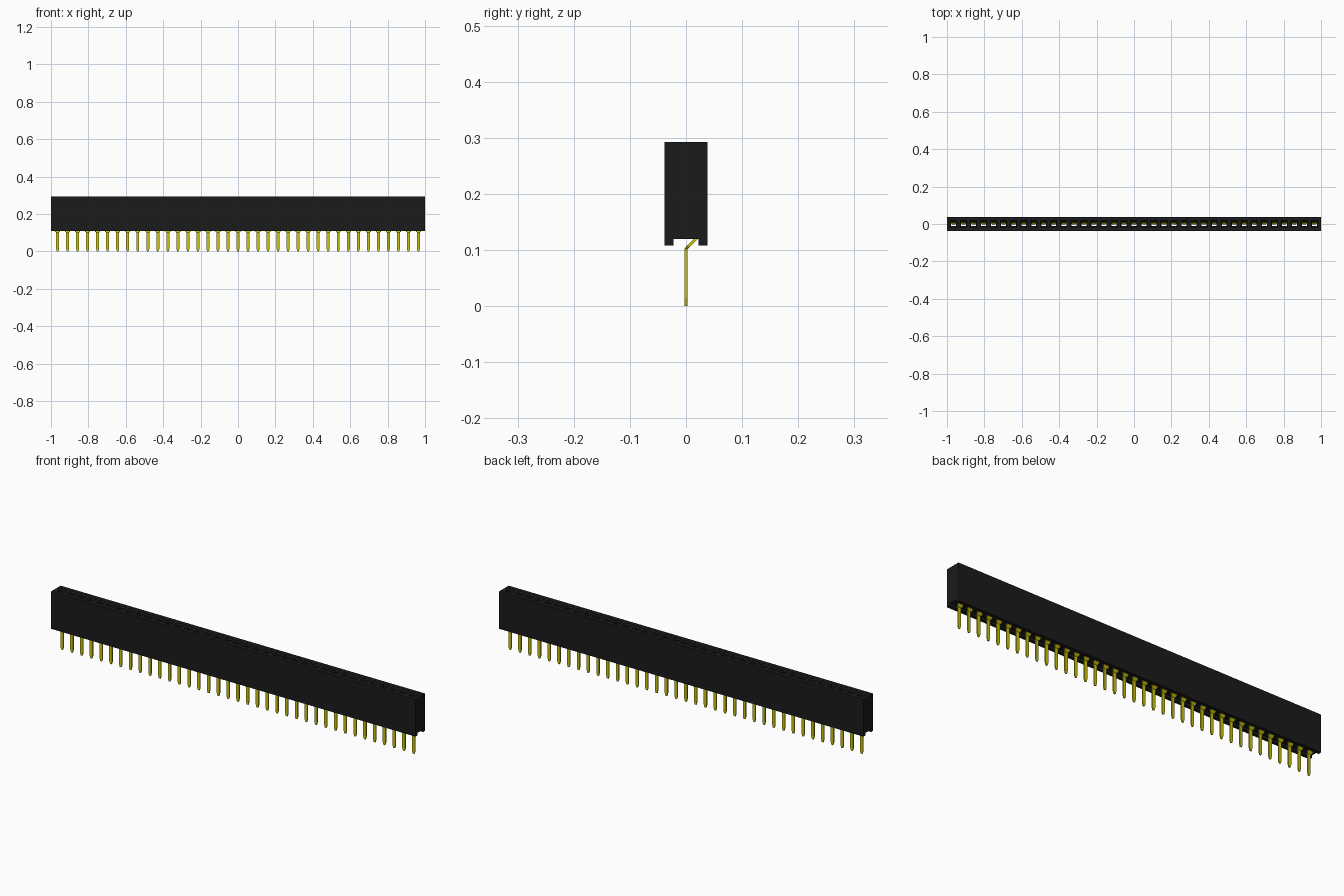
import bpy, bmesh
from mathutils import Vector

if "Cube" in bpy.data.objects:
    bpy.data.objects.remove(bpy.data.objects["Cube"])

COUNT, PITCH = 37, 0.0536
HALF_Y, Z_TOP, Z_BOTTOM = 0.038, 0.293, 0.108
SLOT_Y, SLOT_Z = 0.022, 0.120


def material(name, rgb):
    mat = bpy.data.materials.new(name)
    mat.use_nodes = True
    mat.diffuse_color = (*rgb, 1)
    mat.node_tree.nodes["Principled BSDF"].inputs["Base Color"].default_value = (*rgb, 1)
    return mat


def make_object(name, bm, mat):
    bmesh.ops.remove_doubles(bm, verts=bm.verts, dist=1e-5)
    bmesh.ops.recalc_face_normals(bm, faces=bm.faces)
    mesh = bpy.data.meshes.new(name)
    bm.to_mesh(mesh)
    bm.free()
    mesh.materials.append(mat)
    obj = bpy.data.objects.new(name, mesh)
    bpy.context.collection.objects.link(obj)
    return obj


def rect(bm, x0, x1, y0, y1, z):
    return [bm.verts.new((x, y, z)) for x, y in ((x0, y0), (x1, y0), (x1, y1), (x0, y1))]


def bridge(bm, a, b):
    for i in range(4):
        j = (i + 1) % 4
        bm.faces.new((a[i], a[j], b[j], b[i]))


plastic = material("black plastic", (0.0105, 0.0105, 0.0105))
gold = material("yellow gold", (0.6, 0.56, 0.004))

# Housing: one cell per contact, each with a funnel mouth above a wider cavity
bm = bmesh.new()
for i in range(COUNT):
    cx = (i - (COUNT - 1) / 2) * PITCH
    x0 = -1 if i == 0 else cx - PITCH / 2
    x1 = 1 if i == COUNT - 1 else cx + PITCH / 2
    rings = [
        rect(bm, x0, x1, -HALF_Y, HALF_Y, Z_TOP),
        rect(bm, cx - 0.018, cx + 0.018, -0.018, 0.018, Z_TOP),
        rect(bm, cx - 0.013, cx + 0.013, -0.012, 0.012, Z_TOP - 0.008),
        rect(bm, cx - 0.013, cx + 0.013, -0.012, 0.012, Z_TOP - 0.03),
        rect(bm, cx - 0.015, cx + 0.015, -0.013, 0.022, Z_TOP - 0.03),
        rect(bm, cx - 0.015, cx + 0.015, -0.013, 0.022, SLOT_Z),
        rect(bm, x0, x1, -SLOT_Y, SLOT_Y, SLOT_Z),
    ]
    for a, b in zip(rings, rings[1:]):
        bridge(bm, a, b)

# Housing: long walls and the two rails beside the bottom slot
for side in (-1, 1):
    path = [(HALF_Y, Z_TOP), (HALF_Y, Z_BOTTOM), (SLOT_Y, Z_BOTTOM), (SLOT_Y, SLOT_Z)]
    for (ya, za), (yb, zb) in zip(path, path[1:]):
        bm.faces.new([bm.verts.new(p) for p in (
            (-1, side * ya, za), (1, side * ya, za), (1, side * yb, zb), (-1, side * yb, zb))])

# Housing: end caps with the slot profile
profile = [(-HALF_Y, Z_TOP), (-HALF_Y, Z_BOTTOM), (-SLOT_Y, Z_BOTTOM), (-SLOT_Y, SLOT_Z),
           (SLOT_Y, SLOT_Z), (SLOT_Y, Z_BOTTOM), (HALF_Y, Z_BOTTOM), (HALF_Y, Z_TOP)]
for x in (-1, 1):
    bm.faces.new([bm.verts.new((x, y, z)) for y, z in profile])
make_object("housing", bm, plastic)

# Contact pin: flat strip with tapered tip, bent foot and a sprung leaf in the cavity
THICK = 0.0055
strip = [  # y, z, half width
    (0, 0, 0.004), (0, 0.014, 0.008), (0, 0.102, 0.008),
    (0.004, 0.1065, 0.013), (0.019, 0.1215, 0.013), (0.019, 0.2, 0.013),
    (0.009, 0.235, 0.011), (0.013, 0.25, 0.011)]
bm = bmesh.new()
sections = []
for k, (y, z, w) in enumerate(strip):
    a, b = strip[max(k - 1, 0)], strip[min(k + 1, len(strip) - 1)]
    t = Vector((0, b[0] - a[0], b[1] - a[1])).normalized()
    n = Vector((0, t.z, -t.y)) * THICK / 2
    c = Vector((0, y, z))
    dx = Vector((w, 0, 0))
    sections.append([bm.verts.new(p) for p in (c - dx - n, c + dx - n, c + dx + n, c - dx + n)])
for a, b in zip(sections, sections[1:]):
    bridge(bm, a, b)
bm.faces.new(sections[0])
bm.faces.new(sections[-1])
pins = make_object("contact_pins", bm, gold)
pins.location.x = -(COUNT - 1) / 2 * PITCH
array = pins.modifiers.new("row", "ARRAY")
array.count = COUNT
array.use_relative_offset = False
array.use_constant_offset = True
array.constant_offset_displace = (PITCH, 0, 0)
